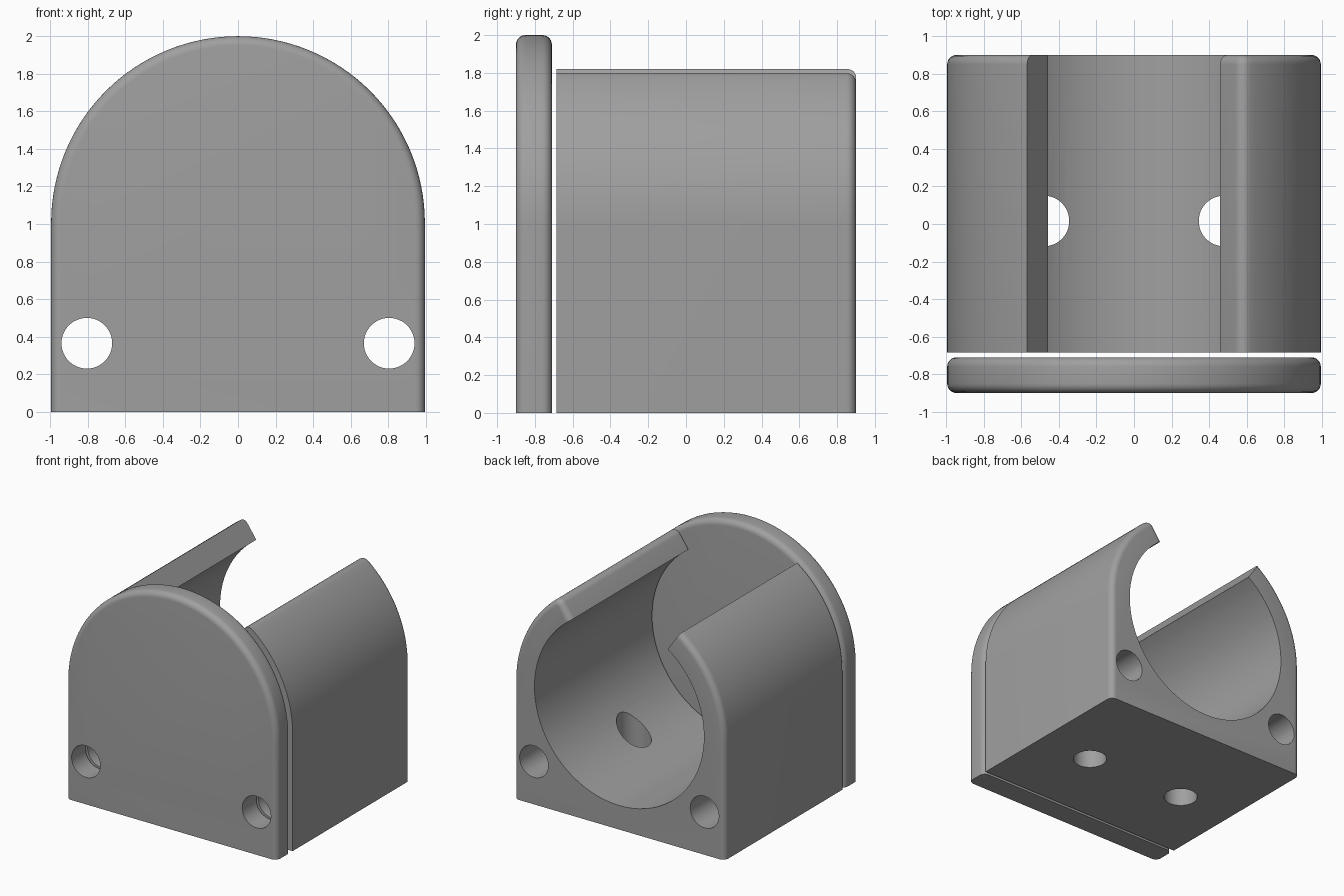
import bpy, bmesh, math
from mathutils import Matrix, Vector

if "Cube" in bpy.data.objects:
    bpy.data.objects.remove(bpy.data.objects["Cube"])

R, BORE, CZ = 0.995, 0.80, 1.005      # outer arch radius, bore radius, arch centre height
CUT = math.radians(34.9)              # slot half-angle from vertical
FIL = 0.05                            # edge rounding

grey = bpy.data.materials.new("grey plastic")
grey.diffuse_color = (0.35, 0.35, 0.35, 1)
grey.use_nodes = True
grey.node_tree.nodes["Principled BSDF"].inputs["Base Color"].default_value = grey.diffuse_color


def polar(r, t):
    """Point on the arch circle, t measured from vertical toward +x."""
    return (r * math.sin(t), CZ + r * math.cos(t))


def arc(r, t0, t1, n):
    return [polar(r, t0 + (t1 - t0) * i / n) for i in range(n + 1)]


def arch_profile(d):
    """Solid arch inset by d everywhere but the flat bottom."""
    r = R - d
    return [(r, 0), (-r, 0)] + arc(r, -math.pi / 2, math.pi / 2, 64)


def cradle_profile(d):
    """Open arch with bore; right lip rounded, left lip sharp."""
    r, f = R - d, FIL + 0.005
    u = Vector((math.sin(CUT), math.cos(CUT)))
    v = Vector((math.cos(CUT), -math.sin(CUT)))
    c = Vector((0, CZ))
    cu = math.sqrt((R - f) ** 2 - f ** 2)
    end = math.atan2(f, cu)
    pts = [tuple(c + u * math.sqrt(BORE ** 2 - d * d) + v * d)]
    for i in range(7):
        t = -math.pi / 2 + (end + math.pi / 2) * i / 6
        pts.append(tuple(c + u * (cu + (f - d) * math.cos(t)) + v * (f + (f - d) * math.sin(t))))
    pts += arc(r, CUT + end, math.pi / 2, 24)[1:]
    pts += [(r, 0), (-r, 0)]
    pts += arc(r, -math.pi / 2, -CUT, 24)
    pts += arc(BORE, -CUT, -(2 * math.pi - CUT), 64)[:-1]
    return pts


def loft(name, profile, stations):
    """Skin profiles placed along y; stations are (y, inset)."""
    bm = bmesh.new()
    rings = [[bm.verts.new((x, y, z)) for x, z in profile(d)] for y, d in stations]
    for a, b in zip(rings, rings[1:]):
        for i in range(len(a)):
            j = (i + 1) % len(a)
            bm.faces.new((a[i], a[j], b[j], b[i]))
    bm.faces.new(rings[0])
    bm.faces.new(rings[-1])
    bmesh.ops.recalc_face_normals(bm, faces=bm.faces)
    return make_object(name, bm)


def make_object(name, bm):
    me = bpy.data.meshes.new(name)
    bm.to_mesh(me)
    bm.free()
    me.materials.append(grey)
    ob = bpy.data.objects.new(name, me)
    bpy.context.collection.objects.link(ob)
    return ob


def rounding(y, sign, n=6):
    """Quarter-round stations ending at y, outward along sign."""
    out = []
    for i in range(n + 1):
        t = math.pi / 2 * i / n
        out.append((y - sign * FIL * (1 - math.sin(t)), FIL * (1 - math.cos(t))))
    return out


# Front cover and grooved cradle
cover = loft("front_cover", arch_profile, rounding(-0.90, -1)[::-1] + rounding(-0.71, 1))
cradle = loft("cradle_body", cradle_profile, [(-0.685, 0)] + rounding(0.90, 1))

# Screw holes: two along the length, two through the floor
bm = bmesh.new()
for s in (-1, 1):
    for place in (Matrix.Translation((s * 0.805, 0, 0.365)) @ Matrix.Rotation(math.pi / 2, 4, 'X')
                  @ Matrix.Diagonal((1, 1, 2.4, 1)),
                  Matrix.Translation((s * 0.48, 0.016, 0.28)) @ Matrix.Diagonal((1, 1, 0.9, 1))):
        bmesh.ops.create_cone(bm, cap_ends=True, segments=48, radius1=0.135,
                              radius2=0.135, depth=1, matrix=place)
cutter = make_object("hole_cutter", bm)
cutter.hide_render = True

for ob in (cover, cradle):
    bpy.ops.object.select_all(action='DESELECT')
    ob.select_set(True)
    bpy.context.view_layer.objects.active = ob
    mod = ob.modifiers.new("holes", 'BOOLEAN')
    mod.operation, mod.solver, mod.object = 'DIFFERENCE', 'EXACT', cutter
    bpy.ops.object.modifier_apply(modifier=mod.name)
    bpy.ops.object.shade_smooth_by_angle(angle=math.radians(30))

bpy.data.objects.remove(cutter)
